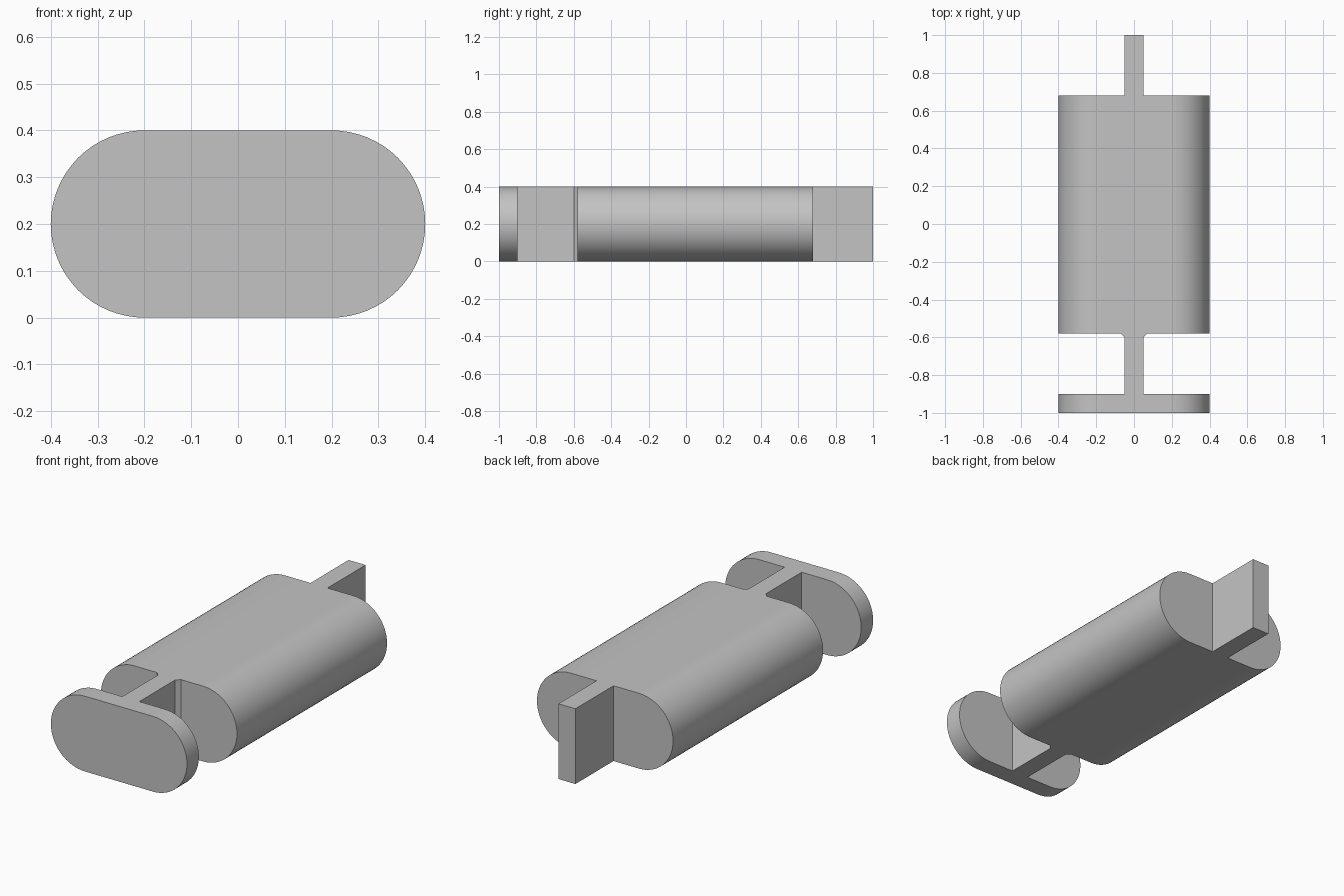
import bpy, bmesh
from math import cos, sin, pi, radians

cube = bpy.data.objects.get("Cube")
if cube:
    bpy.data.objects.remove(cube, do_unlink=True)

grey = bpy.data.materials.new("plain grey")
grey.use_nodes = True
colour = (0.55, 0.55, 0.55, 1)
grey.diffuse_color = colour
grey.node_tree.nodes["Principled BSDF"].inputs["Base Color"].default_value = colour


def prism(name, points, direction):
    """Extrude a closed outline of 3D points along a direction."""
    bm = bmesh.new()
    face = bm.faces.new([bm.verts.new(p) for p in points])
    grown = bmesh.ops.extrude_face_region(bm, geom=[face])["geom"]
    bmesh.ops.translate(bm, vec=direction,
                        verts=[v for v in grown if isinstance(v, bmesh.types.BMVert)])
    bmesh.ops.recalc_face_normals(bm, faces=bm.faces)
    mesh = bpy.data.meshes.new(name)
    bm.to_mesh(mesh)
    bm.free()
    mesh.materials.append(grey)
    obj = bpy.data.objects.new(name, mesh)
    bpy.context.collection.objects.link(obj)
    return obj


# Rounded bar: slot-shaped section along the full length
R, STEPS = 0.2, 32
section = []
for side, start in ((1, -pi / 2), (-1, pi / 2)):
    for i in range(STEPS + 1):
        a = start + pi * i / STEPS
        section.append((side * R + R * cos(a), -1, R + R * sin(a)))
body = prism("pin_body", section, (0, 2, 0))

# Plan outline: end plate, neck with chamfered root, barrel, tail tab
half = [(0.5, -1.1), (0.5, -0.9), (0.05, -0.9), (0.05, -0.6), (0.07, -0.58),
        (0.5, -0.58), (0.5, 0.68), (0.05, 0.68), (0.05, 1.1)]
outline = half + [(-x, y) for x, y in reversed(half)]
cutter = prism("plan_cutter", [(x, y, -0.1) for x, y in outline], (0, 0, 0.6))
cutter.hide_render = True

# Keep only what lies inside the plan outline
mod = body.modifiers.new("plan cut", "BOOLEAN")
mod.operation = "INTERSECT"
mod.solver = "EXACT"
mod.object = cutter
bpy.ops.object.select_all(action="DESELECT")
bpy.context.view_layer.objects.active = body
body.select_set(True)
bpy.ops.object.modifier_apply(modifier=mod.name)
bpy.data.objects.remove(cutter, do_unlink=True)
bpy.ops.object.shade_smooth_by_angle(angle=radians(30))
